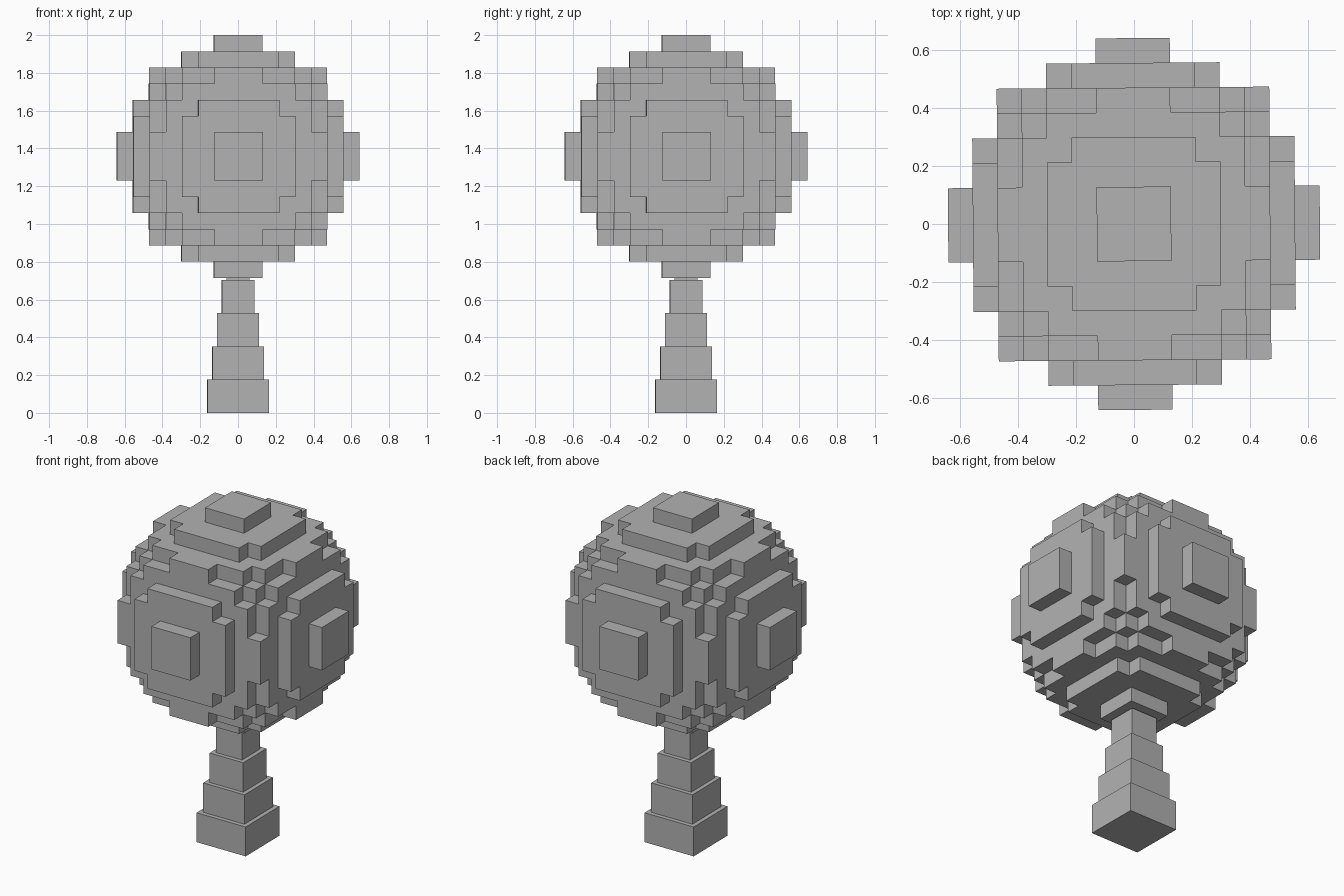
import bpy, bmesh, math
from mathutils import Matrix, Vector

default = bpy.data.objects.get("Cube")
if default:
    bpy.data.objects.remove(default, do_unlink=True)

grey = bpy.data.materials.new("plain grey")
grey.use_nodes = True
colour = (0.445, 0.445, 0.445, 1)
grey.diffuse_color = colour
grey.node_tree.nodes["Principled BSDF"].inputs["Base Color"].default_value = colour

TURN = math.radians(0.45)  # the whole tree sits very slightly turned
RADIUS = 7                 # crown radius in blocks, either side of the centre block
BLOCK = 1.285 / (2 * RADIUS + 1)
CROWN_Z = 2 - 1.285 / 2


def add_object(name, bm):
    mesh = bpy.data.meshes.new(name)
    bm.to_mesh(mesh)
    bm.free()
    mesh.materials.append(grey)
    obj = bpy.data.objects.new(name, mesh)
    obj.rotation_euler.z = TURN
    bpy.context.collection.objects.link(obj)
    return obj


# Crown: a ball of cubic blocks, keeping only the exposed block sides
def inside(cell):
    return cell.length_squared < 51.5


bm = bmesh.new()
span = range(-RADIUS, RADIUS + 1)
directions = [Vector(s * (i == axis) for i in range(3))
              for axis in range(3) for s in (-1, 1)]
for cell in (Vector((x, y, z)) for x in span for y in span for z in span):
    if not inside(cell):
        continue
    for d in directions:
        if inside(cell + d):
            continue
        u = Vector((d.y, d.z, d.x))
        v = d.cross(u)
        centre = cell + d / 2
        corners = [centre + (a * u + b * v) / 2
                   for a, b in ((-1, -1), (1, -1), (1, 1), (-1, 1))]
        bm.faces.new([bm.verts.new(c * BLOCK) for c in corners])
bmesh.ops.remove_doubles(bm, verts=bm.verts, dist=BLOCK / 100)
bmesh.ops.recalc_face_normals(bm, faces=bm.faces)
crown = add_object("crown", bm)
crown.location.z = CROWN_Z

# Trunk: stacked square blocks, each narrower than the one below
STEP = 0.176
for i, half in enumerate((0.162, 0.136, 0.111, 0.086, 0.061)):
    bm = bmesh.new()
    size = Vector((2 * half, 2 * half, STEP))
    bmesh.ops.create_cube(bm, size=1, matrix=Matrix.Diagonal(size).to_4x4())
    block = add_object(f"trunk_block_{i + 1}", bm)
    block.location.z = (i + 0.5) * STEP
